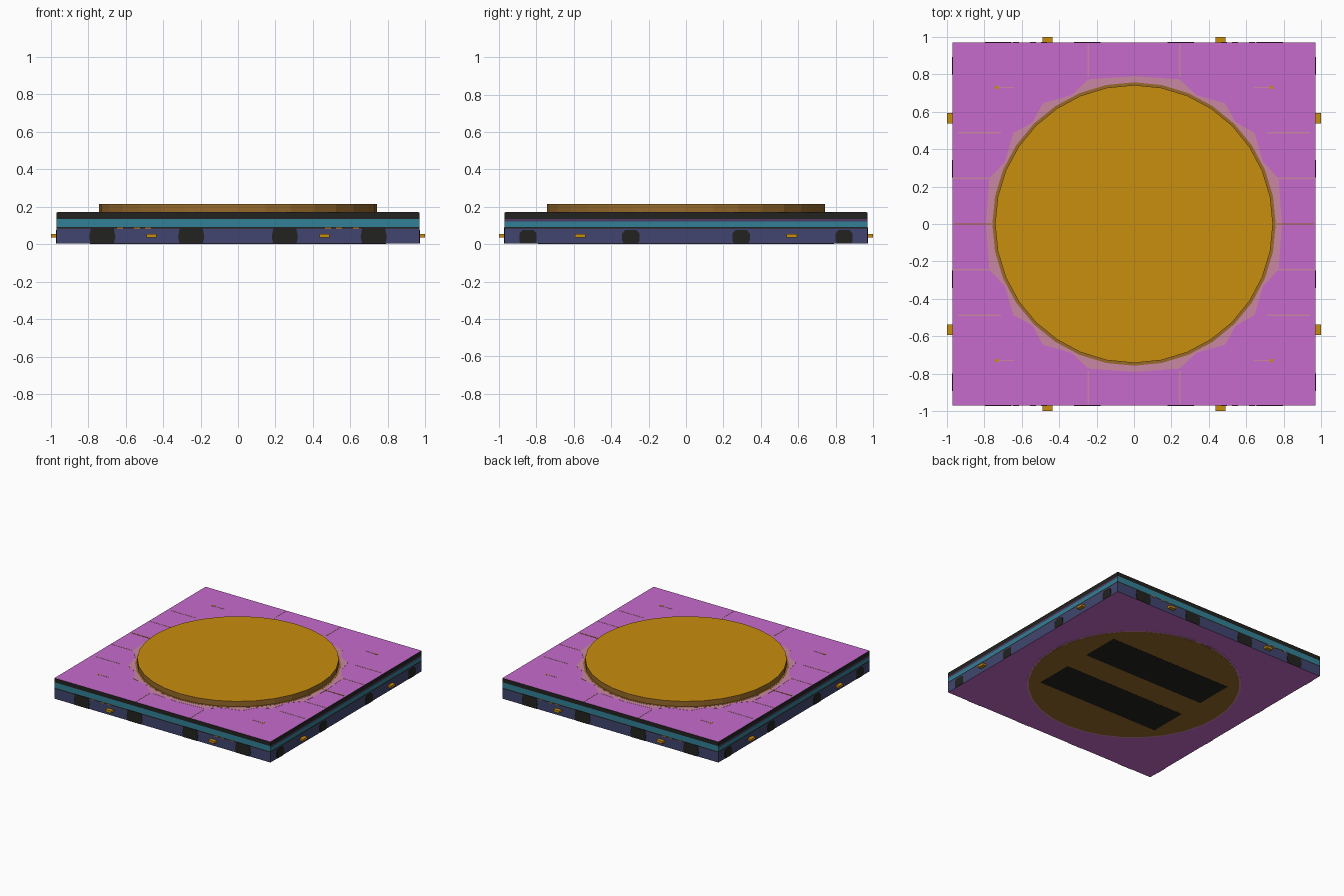
import bpy, bmesh, math
from mathutils import Matrix

if "Cube" in bpy.data.objects:
    bpy.data.objects.remove(bpy.data.objects["Cube"])


def mat(name, r, g, b):
    m = bpy.data.materials.new(name)
    lin = [((c / 255 + 0.055) / 1.055) ** 2.4 if c > 10 else c / 255 / 12.92 for c in (r, g, b)]
    m.diffuse_color = (*lin, 1)
    m.use_nodes = True
    m.node_tree.nodes["Principled BSDF"].inputs["Base Color"].default_value = m.diffuse_color
    return m


PINK = mat("orchid pink", 199, 106, 204)
ORANGE = mat("amber", 201, 141, 14)
BROWN = mat("bronze brown", 152, 106, 42)
BLUSH = mat("dusty blush", 202, 135, 163)
NAVY = mat("slate navy", 65, 69, 110)
TEAL = mat("deep teal", 50, 128, 150)
BLACK = mat("charcoal", 34, 34, 32)
PLUM = mat("dark plum", 78, 58, 100)

H = 0.97          # half width of the slab
TOP = 0.17        # slab top height


def finish(name, bm, mats):
    bmesh.ops.recalc_face_normals(bm, faces=bm.faces[:])
    me = bpy.data.meshes.new(name)
    bm.to_mesh(me)
    bm.free()
    for m in mats:
        me.materials.append(m)
    ob = bpy.data.objects.new(name, me)
    bpy.context.collection.objects.link(ob)
    return ob


def prism(bm, pts, lo, hi):
    """Extrude a flat outline from z=lo to z=hi."""
    f = bm.faces.new([bm.verts.new((x, y, lo)) for x, y in pts])
    ext = bmesh.ops.extrude_face_region(bm, geom=[f])
    new = [v for v in ext["geom"] if isinstance(v, bmesh.types.BMVert)]
    bmesh.ops.translate(bm, verts=new, vec=(0, 0, hi - lo))
    return new


def rect(cx, cy, hx, hy):
    return [(cx - hx, cy - hy), (cx + hx, cy - hy), (cx + hx, cy + hy), (cx - hx, cy + hy)]


def ring(r, n, off=0.0):
    return [(r * math.cos(off + math.tau * i / n), r * math.sin(off + math.tau * i / n)) for i in range(n)]


def plates(name, outlines, lo, hi, m):
    bm = bmesh.new()
    for o in outlines:
        prism(bm, o, lo, hi)
    return finish(name, bm, [m])


def wall_plates(name, outlines, angles, m, depth=0.003):
    """Upright plates: outlines are (along wall, height), repeated on turned walls."""
    bm = bmesh.new()
    for a in angles:
        for o in outlines:
            before = set(bm.verts)
            prism(bm, o, H - 0.002, H + depth)
            new = [v for v in bm.verts if v not in before]
            turn = Matrix.Rotation(math.radians(a), 4, 'Z') @ Matrix.Rotation(math.radians(90), 4, 'X')
            bmesh.ops.transform(bm, matrix=turn, verts=new)
    return finish(name, bm, [m])


# slab: one square box with colour bands chosen by height and direction
levels = [0.003, 0.084, 0.092, 0.122, 0.136, TOP]
bm = bmesh.new()
loops = [[bm.verts.new((x, y, z)) for x, y in rect(0, 0, H, H)] for z in levels]
bm.faces.new(loops[0])
bm.faces.new(loops[-1])
for a, b in zip(loops, loops[1:]):
    for i in range(4):
        j = (i + 1) % 4
        bm.faces.new((a[i], a[j], b[j], b[i]))
bmesh.ops.recalc_face_normals(bm, faces=bm.faces[:])
for f in bm.faces:
    z = f.calc_center_median().z
    if abs(f.normal.z) > 0.5:
        f.material_index = 0
    elif z < 0.08:
        f.material_index = 1
    elif z < 0.09 or z > 0.14:
        f.material_index = 3
    elif z > 0.122 and abs(f.normal.x) > 0.5:
        f.material_index = 4
    else:
        f.material_index = 2
finish("slab", bm, [PINK, NAVY, TEAL, BLACK, PLUM])

# raised disc: amber top, bronze rim
bm = bmesh.new()
prism(bm, ring(0.742, 32), TOP - 0.002, 0.215)
bmesh.ops.recalc_face_normals(bm, faces=bm.faces[:])
for f in bm.faces:
    f.material_index = 0 if abs(f.normal.z) > 0.5 else 1
finish("raised_disc", bm, [ORANGE, BROWN])

# worn halo painted round the disc
spikes = []
for q in range(4):
    for deg, r in ((0, 0.79), (17.5, 0.81), (26, 0.765), (37, 0.808), (45, 0.768),
                   (53, 0.808), (64, 0.765), (72.5, 0.81)):
        t = math.radians(deg + 90 * q)
        spikes.append((r * math.cos(t), r * math.sin(t)))
plates("blush_halo", [spikes], TOP - 0.001, TOP + 0.001, BLUSH)
plates("bronze_ring", [ring(0.757, 32)], TOP - 0.001, TOP + 0.002, BROWN)

# faint grid scratches and corner dots on the top
S = (-1, 1)
lines = [rect(sx * 0.86, sy * 0.245, 0.105, 0.004) for sx in S for sy in S]
lines += [rect(sx * 0.825, sy * 0.487, 0.115, 0.004) for sx in S for sy in S]
lines += [rect(sx * 0.245, sy * 0.875, 0.004, 0.09) for sx in S for sy in S]
lines += [rect(sx * 0.69, sy * 0.73, 0.05, 0.003) for sx in S for sy in S]
plates("blush_scratches", lines, TOP - 0.001, TOP + 0.0015, BLUSH)
plates("side_scratches", [rect(s * 0.86, 0, 0.1, 0.004) for s in S], TOP - 0.001, TOP + 0.002, BROWN)
plates("corner_dots", [rect(sx * 0.733, sy * 0.73, 0.01, 0.008) for sx in S for sy in S],
       TOP - 0.001, TOP + 0.002, ORANGE)

# underside: painted circle and two dark pads
plates("underside_halo", [ring(0.79, 32)], 0.002, 0.004, BLUSH)
plates("underside_circle", [ring(0.775, 32)], 0.001, 0.004, BROWN)
plates("underside_pads", [rect(0, s * 0.262, 0.547, 0.156) for s in S], 0, 0.004, BLACK)

# dark arches along the lower band (wide on front/back, rounded on the sides)
wide = [[(c - 0.062, 0.003), (c + 0.062, 0.003), (c + 0.07, 0.04), (c + 0.06, 0.09), (c - 0.06, 0.09),
         (c - 0.07, 0.04)] for c in (-0.725, -0.25, 0.25, 0.725)]
wall_plates("front_back_arches", wide, (0, 180), BLACK)
small = [[(c - 0.038, 0.003), (c + 0.038, 0.003), (c + 0.046, 0.02), (c + 0.046, 0.058), (c + 0.03, 0.075),
          (c - 0.03, 0.075), (c - 0.046, 0.058), (c - 0.046, 0.02)] for c in (-0.845, -0.295, 0.295, 0.845)]
wall_plates("side_arches", small, (90, 270), BLACK)

# little bronze dashes under the teal band
wall_plates("band_dashes", [rect(s * c, 0.086, 0.016, 0.004) for s in S for c in (0.48, 0.54, 0.63)],
            (0, 180), BROWN, 0.002)

# amber connector tabs on all four walls
wall_plates("front_back_tabs", [rect(s * 0.463, 0.046, 0.027, 0.009) for s in S], (0, 180), ORANGE, 0.03)
wall_plates("side_tabs", [rect(s * 0.565, 0.046, 0.028, 0.009) for s in S], (90, 270), ORANGE, 0.03)
